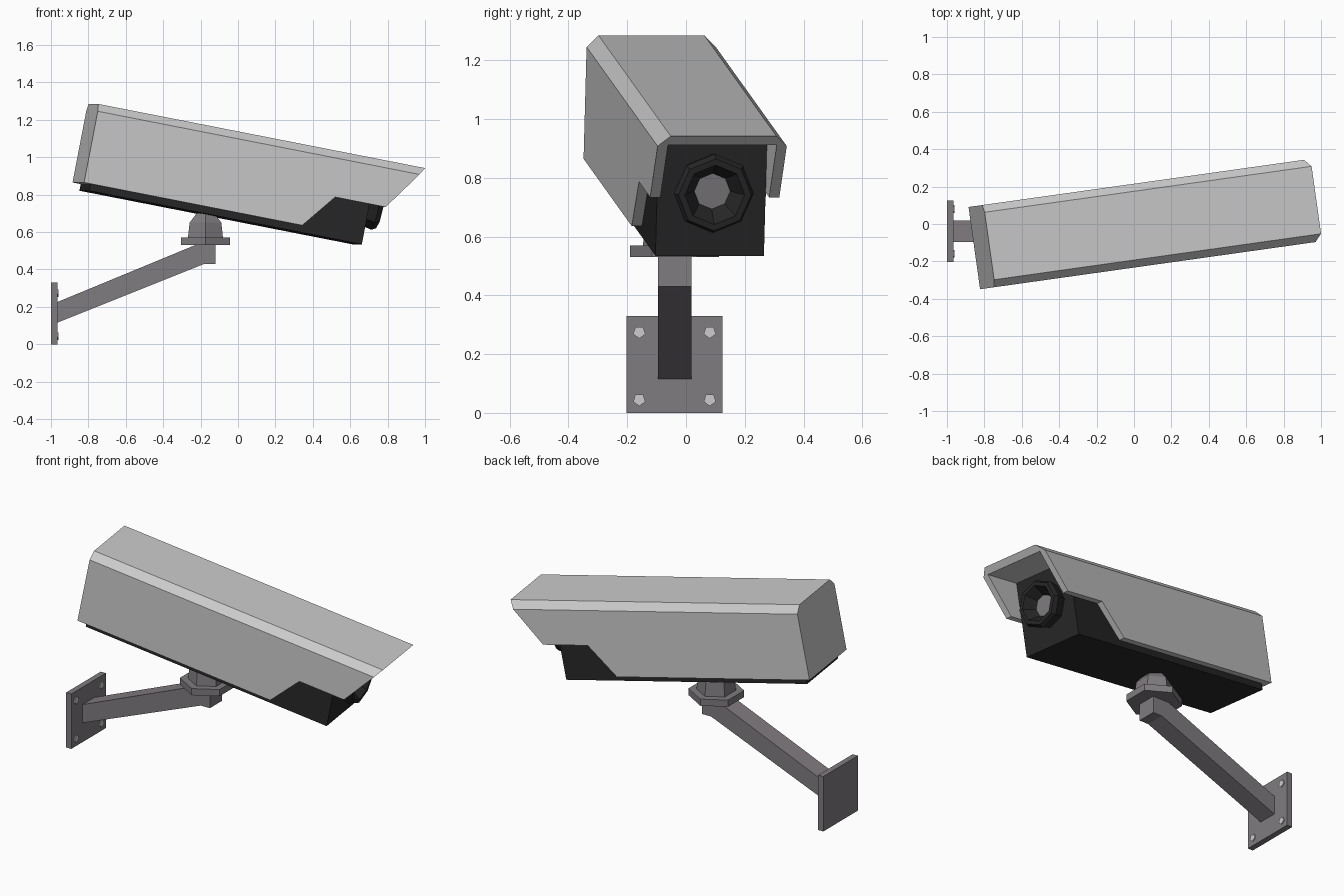
import bpy, bmesh, math
from mathutils import Matrix, Vector

if "Cube" in bpy.data.objects:
    bpy.data.objects.remove(bpy.data.objects["Cube"])

def material(name, rgb):
    m = bpy.data.materials.new(name)
    m.diffuse_color = (*rgb, 1)
    m.use_nodes = True
    m.node_tree.nodes["Principled BSDF"].inputs["Base Color"].default_value = m.diffuse_color
    return m

SHELL = material("light_grey_shell", (0.60, 0.60, 0.60))
DARK = material("black_housing", (0.02, 0.02, 0.02))
METAL = material("grey_bracket", (0.215, 0.20, 0.215))
BOLT = material("pale_bolt", (0.62, 0.60, 0.62))

def finish(name, bm, mat, matrix=Matrix()):
    bmesh.ops.recalc_face_normals(bm, faces=bm.faces[:])
    me = bpy.data.meshes.new(name)
    bm.to_mesh(me)
    bm.free()
    me.materials.append(mat)
    ob = bpy.data.objects.new(name, me)
    ob.matrix_world = matrix
    bpy.context.collection.objects.link(ob)
    return ob

def prism(name, pts, axis, a, b, mat, matrix=Matrix()):
    """Extrude a 2D outline along x (points y,z) or y (points x,z)."""
    bm = bmesh.new()
    place = (lambda p, d: (d, p[0], p[1])) if axis == 'x' else (lambda p, d: (p[0], d, p[1]))
    lo = [bm.verts.new(place(p, a)) for p in pts]
    hi = [bm.verts.new(place(p, b)) for p in pts]
    bm.faces.new(lo)
    bm.faces.new(hi[::-1])
    n = len(pts)
    for i in range(n):
        j = (i + 1) % n
        bm.faces.new((lo[i], lo[j], hi[j], hi[i]))
    return finish(name, bm, mat, matrix)

def rect(x0, x1, y0, y1):
    return [(x0, y0), (x1, y0), (x1, y1), (x0, y1)]

def lathe(name, profile, sides, mat, matrix, start=0.0, end_mat=None):
    """Faceted turned part around local z; profile is (radius, height)."""
    bm = bmesh.new()
    rings = []
    for r, h in profile:
        rings.append([bm.verts.new((r * math.cos(start + 2 * math.pi * k / sides),
                                    r * math.sin(start + 2 * math.pi * k / sides), h))
                      for k in range(sides)])
    for p, q in zip(rings, rings[1:]):
        for k in range(sides):
            j = (k + 1) % sides
            bm.faces.new((p[k], p[j], q[j], q[k]))
    bm.faces.new(rings[0][::-1])
    cap = bm.faces.new(rings[-1])
    if end_mat:
        cap.material_index = 1
    ob = finish(name, bm, mat, matrix)
    if end_mat:
        ob.data.materials.append(end_mat)
    return ob

def boolean(ob, cutter, op):
    mod = ob.modifiers.new("cut", 'BOOLEAN')
    mod.operation, mod.object, mod.solver = op, cutter, 'EXACT'
    cutter.hide_render = True
    bpy.context.view_layer.update()
    dg = bpy.context.evaluated_depsgraph_get()
    me = bpy.data.meshes.new_from_object(ob.evaluated_get(dg))
    ob.modifiers.clear()
    ob.data = me
    bpy.data.objects.remove(cutter)

# Camera frame: origin at the rear top centre, x forward, z up, turned and tilted
AIM = (Matrix.Translation((-0.773, -0.1175, 1.285))
       @ Matrix.Rotation(math.radians(8), 4, 'Z')
       @ Matrix.Rotation(math.radians(11), 4, 'Y'))

# Sunshield: chamfered box, hollowed from below and front, trimmed to side outline
W, C, H, T = 0.222, 0.04, 0.428, 0.035
shell = prism("sunshield", [(-W, -H), (-W, -C), (C - W, 0), (W - C, 0), (W, -C), (W, -H)],
              'x', 0, 1.9, SHELL)
hollow = prism("hollow_cutter", rect(T - W, W - T, -0.7, -T), 'x', T, 2.2, SHELL)
boolean(shell, hollow, 'DIFFERENCE')
side = [(-0.1, -H - 0.1), (-0.1, 0.1), (1.869, 0.1), (1.6235, -0.246), (1.346, -0.246),
        (1.2, -H), (1.12, -H - 0.1)]
outline = prism("outline_cutter", side, 'y', -0.5, 0.5, SHELL)
boolean(shell, outline, 'INTERSECT')
shell.matrix_world = AIM

# Dark inner housing
prism("housing", rect(-0.1865, 0.1865, -0.465, -0.036), 'x', 0.04, 1.54, DARK, AIM)

# Lens barrel with recessed glass, axis along the camera
lens_frame = AIM @ Matrix.Translation((1.53, 0, -0.237)) @ Matrix.Rotation(math.pi / 2, 4, 'Y')
lathe("lens", [(0.122, 0), (0.137, 0.07), (0.125, 0.095), (0.103, 0.095), (0.062, 0.03)],
      8, DARK, lens_frame, 0, METAL)

# Wall plate and bolts
YC = -0.039
prism("wall_plate", rect(YC - 0.164, YC + 0.164, 0, 0.33), 'x', -1.0, -0.966, METAL)
for sy in (-1, 1):
    for z in (0.045, 0.275):
        lathe("plate_bolt", [(0.022, 0), (0.022, 0.012)], 5, BOLT,
              Matrix.Translation((-0.972, YC + sy * 0.12, z)) @ Matrix.Rotation(math.pi / 2, 4, 'Y'))

# Bent support arm
arm = [(-0.975, 0.112), (-0.18, 0.43), (-0.12, 0.43), (-0.12, 0.54), (-0.205, 0.54), (-0.975, 0.222)]
prism("support_arm", arm, 'y', YC - 0.057, YC + 0.057, METAL)

# Hexagonal swivel flange and cap
swivel = Matrix.Translation((-0.174, YC, 0))
lathe("swivel_flange", [(0.152, 0.53), (0.152, 0.57)], 6, METAL, swivel, math.pi / 6)
lathe("swivel_cap", [(0.108, 0.57), (0.098, 0.65), (0.055, 0.70), (0.055, 0.75)],
      6, METAL, swivel, math.pi / 6)
